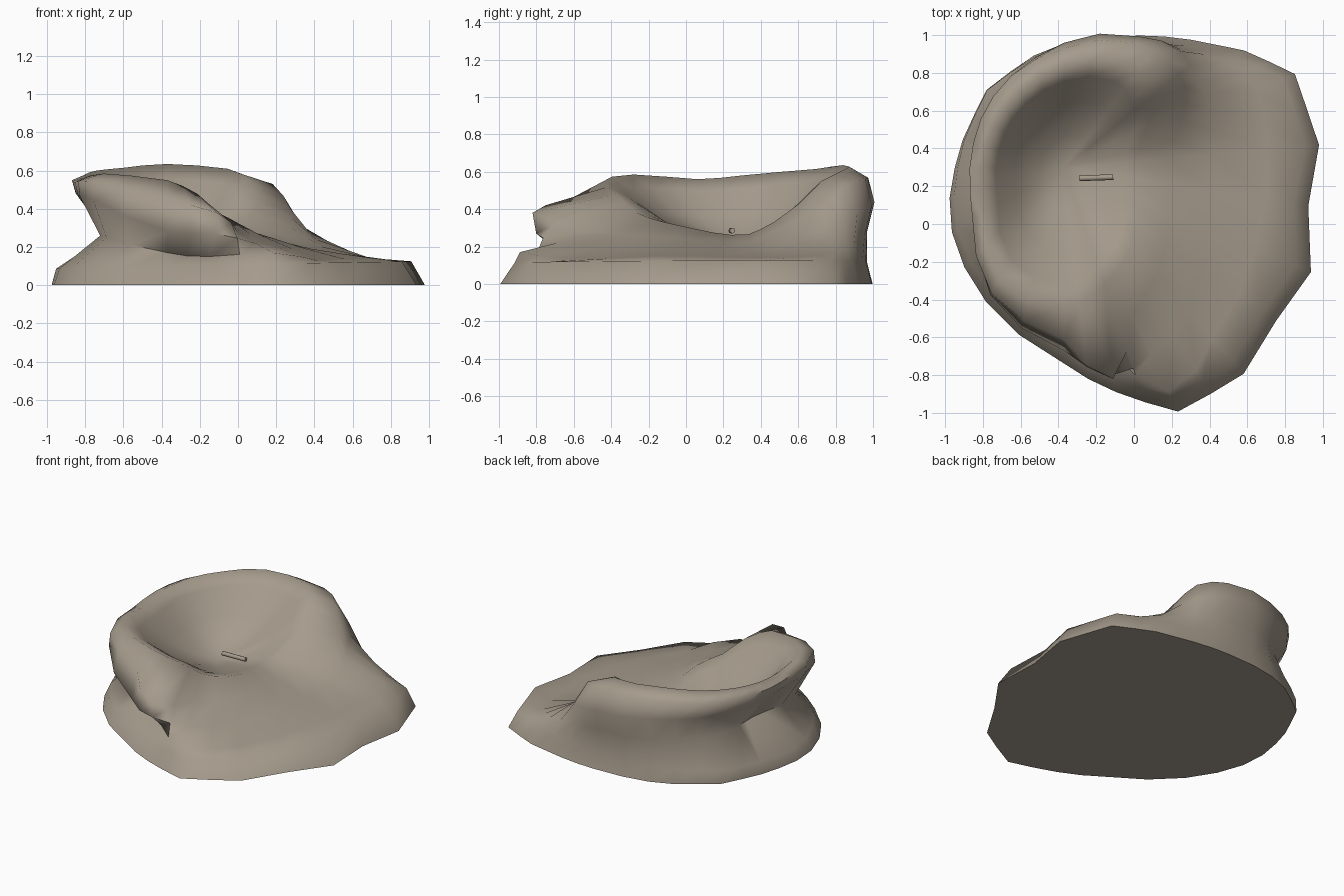
import bpy, bmesh, math

if "Cube" in bpy.data.objects:
    bpy.data.objects.remove(bpy.data.objects["Cube"])

stone = bpy.data.materials.new("warm grey stone")
stone.diffuse_color = (0.38, 0.33, 0.265, 1)
stone.use_nodes = True
stone.node_tree.nodes["Principled BSDF"].inputs["Base Color"].default_value = stone.diffuse_color

CX, CY, FLOOR = -0.37, 0.3, 0.2    # bottom of the hollow
SUB = 2                            # slices per profile

# Footprint on the ground
OUTLINE = [(.98, .42), (.85, .80), (.58, .92), (.23, .99), (-.03, 1.0), (-.31, .98),
           (-.56, .88), (-.78, .71), (-.90, .47), (-.98, .19), (-.96, -.10), (-.84, -.35),
           (-.65, -.56), (-.18, -.86), (.22, -1.0), (.57, -.81), (.74, -.53), (.94, -.25),
           (.92, .08)]

# Radial profiles, counter-clockwise from +x:
# angle, then (radius, height) of neck, overhang, outer lip, crest
PROFILES = [
    (5, 1.08, .14, .80, .18, .55, .23, .38, .265),
    (22, 1.10, .15, .84, .24, .67, .32, .45, .33),
    (33, 1.02, .19, .84, .31, .77, .40, .56, .43),
    (45, .88, .24, .87, .38, .78, .53, .60, .55),
    (60, .77, .28, .80, .42, .76, .56, .63, .61),
    (90, .61, .28, .66, .45, .63, .57, .54, .635),
    (120, .46, .28, .55, .46, .56, .56, .46, .615),
    (150, .37, .27, .49, .47, .51, .56, .43, .60),
    (180, .32, .27, .48, .48, .50, .55, .43, .58),
    (210, .37, .26, .54, .47, .56, .54, .48, .56),
    (240, .64, .25, .78, .45, .77, .54, .67, .585),
    (270, .80, .17, .97, .28, .91, .46, .74, .55),
    (283, .98, .15, 1.13, .27, 1.15, .38, .69, .48),
    (295, 1.31, .17, 1.09, .22, .86, .285, .62, .38),
    (311, 1.20, .13, 1.00, .19, .75, .26, .55, .33),
    (337, 1.10, .15, .82, .19, .60, .24, .40, .275),
]


def spline(a, b, c, d, t):
    return 0.5 * (2*b + (c-a)*t + (2*a-5*b+4*c-d)*t*t + (3*b-a-3*c+d)*t**3)


def ground_radius(a):
    """Distance from the hollow's middle to the footprint edge in direction a."""
    dx, dy = math.cos(a), math.sin(a)
    best = 0
    for (x1, y1), (x2, y2) in zip(OUTLINE, OUTLINE[1:] + OUTLINE[:1]):
        ex, ey, px, py = x2 - x1, y2 - y1, x1 - CX, y1 - CY
        det = dx * ey - dy * ex
        if abs(det) > 1e-9:
            r, s = (px*ey - py*ex) / det, (px*dy - py*dx) / det
            if r > 0 and -1e-6 <= s <= 1 + 1e-6:
                best = max(best, r)
    return best


def finish(bm, name):
    bmesh.ops.recalc_face_normals(bm, faces=bm.faces)
    me = bpy.data.meshes.new(name)
    bm.to_mesh(me)
    bm.free()
    me.materials.append(stone)
    ob = bpy.data.objects.new(name, me)
    bpy.context.collection.objects.link(ob)
    bpy.ops.object.select_all(action='DESELECT')
    ob.select_set(True)
    bpy.context.view_layer.objects.active = ob
    bpy.ops.object.shade_smooth_by_angle(angle=math.radians(80))
    return ob


def row(i):
    """Profile i, with the angle carried on past a full turn."""
    n = len(PROFILES)
    p = PROFILES[i % n]
    return (p[0] + 360 * (i // n),) + p[1:]


# Hollow rock: profiles lofted around the hollow
bm = bmesh.new()
columns = []
for k in range(len(PROFILES) * SUB):
    i, t = k // SUB, (k % SUB) / SUB
    p = [spline(*v, t) for v in zip(row(i - 1), row(i), row(i + 1), row(i + 2))]
    a = math.radians(0.5 * (row(i)[0] + row(i + 1)[0]) if t else p[0])
    g = ground_radius(a)
    shoulder = g - (.045 + .03 * math.cos(a) - .03 * math.sin(a))
    pts = [(g, 0), (shoulder, .105 + .02 * math.cos(a))]
    pts += [(p[j], p[j + 1]) for j in (1, 3, 5, 7)]
    # bowl wall falling from the crest to the floor
    pts += [(p[7] * f, FLOOR + (p[8] - FLOOR) * h) for f, h in ((.84, .82), (.6, .46), (.3, .16))]
    columns.append([bm.verts.new((CX + r*math.cos(a), CY + r*math.sin(a), z)) for r, z in pts])
centre = bm.verts.new((CX, CY, FLOOR))
for k, col in enumerate(columns):
    nxt = columns[(k + 1) % len(columns)]
    for j in range(len(col) - 1):
        bm.faces.new((col[j], nxt[j], nxt[j + 1], col[j + 1]))
    bm.faces.new((col[-1], nxt[-1], centre))
bm.faces.new([c[0] for c in reversed(columns)])   # flat underside
finish(bm, "hollow_rock")

# Small sliver lying in the hollow
bm = bmesh.new()
bmesh.ops.create_cone(bm, cap_ends=True, segments=8, radius1=0.015, radius2=0.015, depth=0.18)
sliver = finish(bm, "stone_sliver")
sliver.rotation_euler = (0, math.radians(90), math.radians(2))
sliver.location = (-0.2, 0.245, 0.285)
